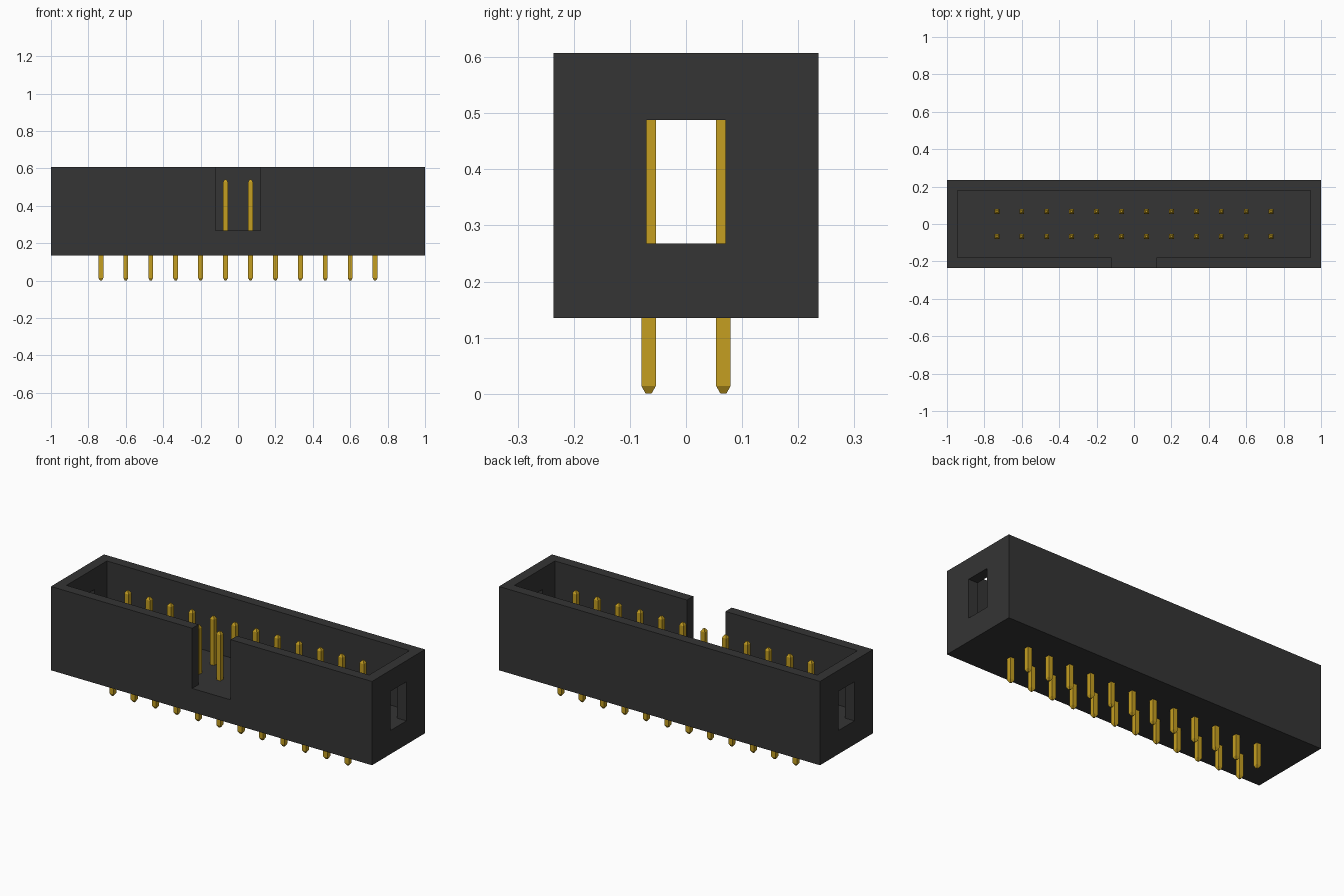
import bpy, bmesh
from mathutils import Matrix, Vector

cube = bpy.data.objects.get("Cube")
if cube:
    bpy.data.objects.remove(cube, do_unlink=True)


def material(name, rgb):
    mat = bpy.data.materials.new(name)
    mat.use_nodes = True
    mat.diffuse_color = (*rgb, 1)
    bsdf = next(n for n in mat.node_tree.nodes if n.type == 'BSDF_PRINCIPLED')
    bsdf.inputs["Base Color"].default_value = (*rgb, 1)
    return mat


def make_object(name, bm, mat=None):
    bmesh.ops.recalc_face_normals(bm, faces=bm.faces[:])
    mesh = bpy.data.meshes.new(name)
    bm.to_mesh(mesh)
    bm.free()
    if mat:
        mesh.materials.append(mat)
    obj = bpy.data.objects.new(name, mesh)
    bpy.context.scene.collection.objects.link(obj)
    return obj


def box(name, low, high, mat=None):
    low, high = Vector(low), Vector(high)
    bm = bmesh.new()
    bmesh.ops.create_cube(bm, size=1, matrix=Matrix.Translation((low + high) / 2)
                          @ Matrix.Diagonal((*(high - low), 1)))
    return make_object(name, bm, mat)


black = material("black plastic", (0.035, 0.035, 0.035))
gold = material("gold metal", (0.56, 0.345, 0.015))

# Housing: solid block with the cavity, key notch and end windows cut out
FLOOR = 0.268
housing = box("housing", (-1, -0.236, 0.135), (1, 0.236, 0.607), black)
cutters = [
    box("cavity_cutter", (-0.943, -0.18, FLOOR), (0.943, 0.18, 0.8), black),
    box("notch_cutter", (-0.12, -0.4, FLOOR), (0.12, -0.1, 0.8), black),
    box("window_cutter", (-1.2, -0.07, FLOOR), (1.2, 0.07, 0.488), black),
]
bpy.context.view_layer.objects.active = housing
for cutter in cutters:
    cutter.hide_render = True
    mod = housing.modifiers.new(cutter.name, 'BOOLEAN')
    mod.operation = 'DIFFERENCE'
    mod.solver = 'EXACT'
    mod.object = cutter
    bpy.ops.object.modifier_apply(modifier=mod.name)
    bpy.data.objects.remove(cutter, do_unlink=True)

# Pins: square posts with tapered tips, two rows of twelve sharing one mesh
PITCH, HALF, TIP = 0.1333, 0.013, 0.005
sections = [(0.0, TIP), (0.014, HALF), (0.526, HALF), (0.54, TIP)]
bm = bmesh.new()
rings = [[bm.verts.new((sx * r, sy * r, z))
          for sx, sy in ((-1, -1), (1, -1), (1, 1), (-1, 1))] for z, r in sections]
for lower, upper in zip(rings, rings[1:]):
    for i in range(4):
        j = (i + 1) % 4
        bm.faces.new((lower[i], lower[j], upper[j], upper[i]))
bm.faces.new(rings[0][::-1])
bm.faces.new(rings[-1])
pin = make_object("pin_front_1", bm, gold)

for row, y in (("front", -PITCH / 2), ("back", PITCH / 2)):
    for col in range(12):
        if row == "front" and col == 0:
            obj = pin
        else:
            obj = bpy.data.objects.new(f"pin_{row}_{col + 1}", pin.data)
            bpy.context.scene.collection.objects.link(obj)
        obj.location = ((col - 5.5) * PITCH, y, 0)
